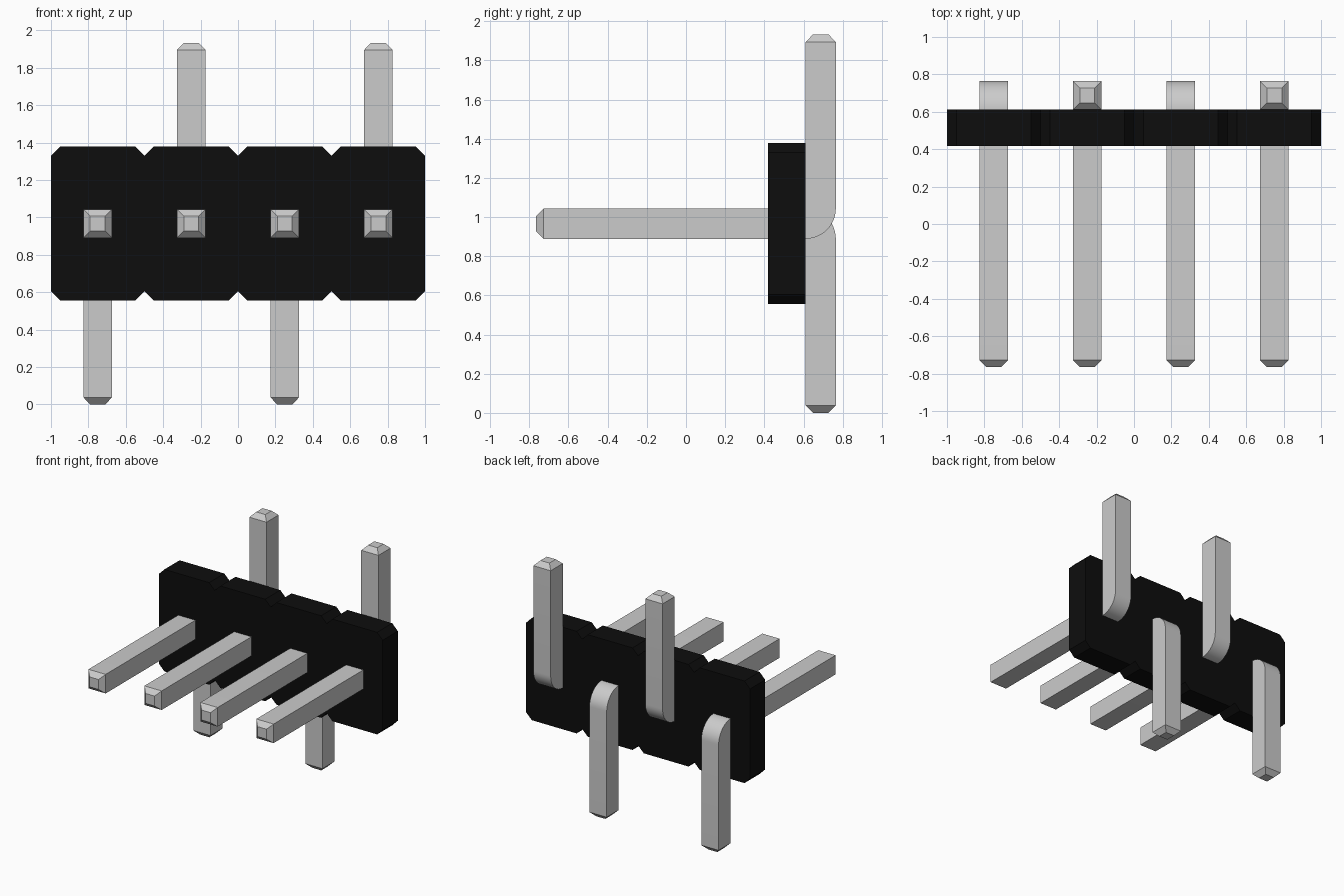
import bpy, bmesh, math

if "Cube" in bpy.data.objects:
    bpy.data.objects.remove(bpy.data.objects["Cube"])

PITCH = 0.5
ZC = 0.966            # height of the horizontal pins
H = 0.077             # half pin thickness
Y_FRONT, Y_BACK = 0.418, 0.611
Y_END = 0.765         # overall half depth
TIP_LEN, TIP_INSET = 0.038, 0.037


def finish(bm, name):
    bmesh.ops.remove_doubles(bm, verts=bm.verts[:], dist=1e-5)
    bmesh.ops.recalc_face_normals(bm, faces=bm.faces[:])
    mesh = bpy.data.meshes.new(name)
    bm.to_mesh(mesh)
    bm.free()
    obj = bpy.data.objects.new(name, mesh)
    bpy.context.collection.objects.link(obj)
    return obj


# Housing: chamfered outline of four joined cells, extruded in depth
def make_housing():
    z0, z1, c = 0.555, 1.379, 0.05
    top = []
    for i in range(4):
        x0 = -1 + i * PITCH
        x1 = x0 + PITCH
        top += [(x0, z1 - c), (x0 + c, z1), (x1 - c, z1)]
    top.append((1, z1 - c))
    bottom = [(x, z0 + z1 - z) for x, z in reversed(top)]
    bm = bmesh.new()
    face = bm.faces.new([bm.verts.new((x, Y_FRONT, z)) for x, z in top + bottom])
    ext = bmesh.ops.extrude_face_region(bm, geom=[face])
    verts = [g for g in ext["geom"] if isinstance(g, bmesh.types.BMVert)]
    bmesh.ops.translate(bm, verts=verts, vec=(0, Y_BACK - Y_FRONT, 0))
    obj = finish(bm, "housing")
    mat = bpy.data.materials.new("black_plastic")
    mat.diffuse_color = (0.004, 0.004, 0.004, 1)
    mat.use_nodes = True
    mat.node_tree.nodes["Principled BSDF"].inputs["Base Color"].default_value = mat.diffuse_color
    obj.data.materials.append(mat)


# Bent pin: square sections swept round a sharp inner, rounded outer corner
def make_pin(name, x, s):
    t, d, w = TIP_INSET, TIP_LEN, 2 * H
    # each section: inner (y, z), outer (y, z), half width; z relative to ZC
    secs = [((-Y_END, H - t), (-Y_END, t - H), H - t),
            ((-Y_END + d, H), (-Y_END + d, -H), H)]
    steps = 12
    for i in range(steps + 1):
        a = math.pi / 2 * i / steps
        secs.append(((Y_BACK, H),
                     (Y_BACK + w * math.sin(a), H - w * math.cos(a)), H))
    secs.append(((Y_BACK, ZC - d), (Y_BACK + w, ZC - d), H))
    secs.append(((Y_BACK + t, ZC), (Y_BACK + w - t, ZC), H - t))

    bm = bmesh.new()
    rings = []
    for (yi, zi), (yo, zo), hw in secs:
        corners = [(-hw, yi, zi), (hw, yi, zi), (hw, yo, zo), (-hw, yo, zo)]
        rings.append([bm.verts.new((x + px, py, ZC + s * pz))
                      for px, py, pz in corners])
    for a, b in zip(rings, rings[1:]):
        for k in range(4):
            n = (k + 1) % 4
            bm.faces.new((a[k], a[n], b[n], b[k]))
    bm.faces.new(rings[0])
    bm.faces.new(rings[-1])
    obj = finish(bm, name)
    bpy.ops.object.select_all(action='DESELECT')
    obj.select_set(True)
    bpy.context.view_layer.objects.active = obj
    bpy.ops.object.shade_smooth_by_angle(angle=math.radians(30))


make_housing()
# Pins alternate between bending down and up
for i in range(4):
    make_pin(f"pin_{i + 1}", -0.75 + i * PITCH, 1 if i % 2 else -1)
